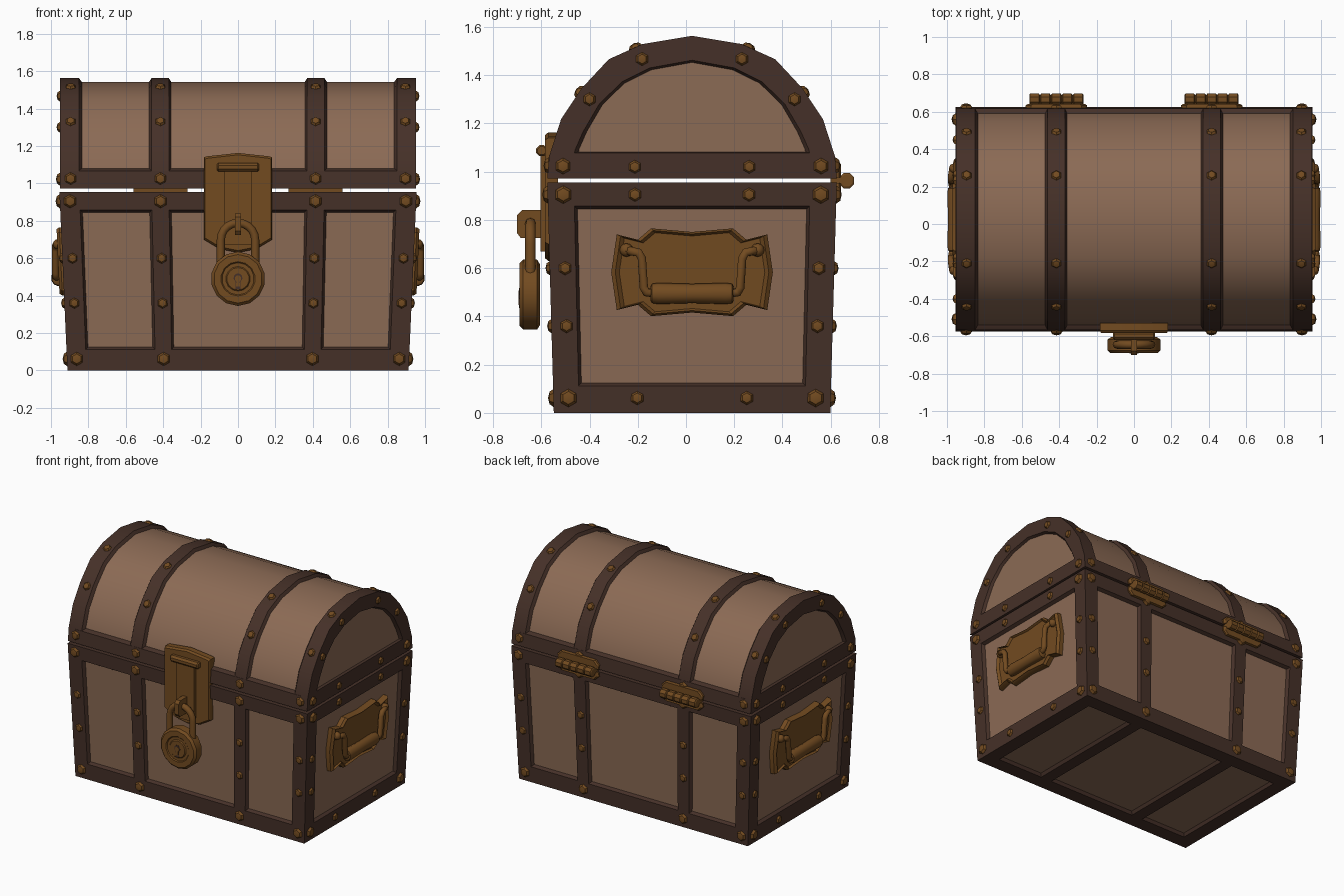
import bpy, bmesh, math
from mathutils import Vector, Matrix

if "Cube" in bpy.data.objects:
    bpy.data.objects.remove(bpy.data.objects["Cube"])

CY = 0.025            # depth centre of the chest itself
BODY_TOP, LID_Z = 0.955, 0.972


def material(name, rgb):
    m = bpy.data.materials.new(name)
    m.diffuse_color = (*rgb, 1)
    m.use_nodes = True
    m.node_tree.nodes["Principled BSDF"].inputs["Base Color"].default_value = m.diffuse_color
    return m


WOOD = material("wood", (0.26, 0.145, 0.09))
TRIM = material("dark_trim", (0.06, 0.03, 0.021))
BRASS = material("aged_brass", (0.17, 0.07, 0.0145))


def finish(name, bm, mats, angle=30):
    bmesh.ops.recalc_face_normals(bm, faces=bm.faces[:])
    me = bpy.data.meshes.new(name)
    bm.to_mesh(me)
    bm.free()
    for m in mats:
        me.materials.append(m)
    me.shade_smooth()
    me.set_sharp_from_angle(angle=math.radians(angle))
    ob = bpy.data.objects.new(name, me)
    bpy.context.collection.objects.link(ob)
    return ob


def loft(name, rings, mats, last_mat=0, angle=30):
    """Skin through rings of points and cap both ends."""
    bm = bmesh.new()
    vs = [[bm.verts.new(p) for p in r] for r in rings]
    n = len(vs[0])
    for a, b in zip(vs, vs[1:]):
        for i in range(n):
            bm.faces.new((a[i], a[(i + 1) % n], b[(i + 1) % n], b[i]))
    bm.faces.new(vs[0])
    bm.faces.new(vs[-1]).material_index = last_mat
    return finish(name, bm, mats, angle)


def taper(z):
    return 0.955 + 0.045 * z / BODY_TOP


def circle(r, n):
    return [(r * math.cos((i + .5) * math.tau / n), r * math.sin((i + .5) * math.tau / n))
            for i in range(n)]


def box(name, x, y, z, mat):
    rect = lambda h: [(x[0], y[0], h), (x[1], y[0], h), (x[1], y[1], h), (x[0], y[1], h)]
    return loft(name, [rect(z[0]), rect(z[1])], [mat])


# Body: box cut by bands, panels inset as wood, then tapered towards the base
bm = bmesh.new()
bmesh.ops.create_cube(bm, size=1, matrix=Matrix.Translation((0, 0, BODY_TOP / 2))
                      @ Matrix.Diagonal((1.91, 1.2, BODY_TOP, 1)))
cuts = [((1, 0, 0), s * v) for v in (.37, .462, .848) for s in (-1, 1)]
cuts += [((0, 1, 0), .49), ((0, 1, 0), -.49), ((0, 0, 1), .112), ((0, 0, 1), .858)]
for n, d in cuts:
    bmesh.ops.bisect_plane(bm, geom=bm.verts[:] + bm.edges[:] + bm.faces[:],
                           plane_co=Vector(n) * d, plane_no=n)


def is_panel(f):
    c, n = f.calc_center_median(), f.normal
    in_x = abs(c.x) < .37 or .462 < abs(c.x) < .848
    in_y, in_z = abs(c.y) < .49, .112 < c.z < .858
    return ((abs(n.y) > .9 and in_x and in_z) or (abs(n.x) > .9 and in_y and in_z)
            or (n.z < -.9 and in_x and in_y))


bm.normal_update()
panels = [f for f in bm.faces if is_panel(f)]
bmesh.ops.inset_individual(bm, faces=panels, thickness=.018, depth=-.022)
for f in panels:
    f.material_index = 1
for v in bm.verts:
    s = taper(v.co.z)
    v.co = (v.co.x * s, v.co.y * s + CY, v.co.z)
finish("chest_body", bm, [TRIM, WOOD])

# Lid cross-sections, as half profiles from the crown to the rim
OUTER = [(0, 1.563), (.205, 1.529), (.345, 1.466), (.457, 1.346), (.543, 1.217),
         (.592, 1.065), (.6, LID_Z)]
INNER = [(0, 1.462), (.175, 1.43), (.29, 1.373), (.385, 1.28), (.452, 1.165),
         (.485, 1.09), (.487, 1.078)]


def section(half, x, k=1.0, z0=LID_Z):
    pts = half + [(-y, z) for y, z in reversed(half[1:])]
    return [(x, CY + y * k, z0 + (z - z0) * k) for y, z in pts]


LOW = .966
loft("lid_barrel", [section(OUTER, -.9, LOW), section(OUTER, .9, LOW)], [WOOD], angle=40)
for s, side in ((-1, "left"), (1, "right")):
    loft(f"lid_{side}_end", [
        section(OUTER, s * .835, LOW), section(OUTER, s * .85), section(OUTER, s * .953),
        section(INNER, s * .953), section(INNER, s * .935, .965, 1.2)],
        [TRIM, WOOD], last_mat=1)
    loft(f"lid_{side}_strap", [
        section(OUTER, s * .357, LOW), section(OUTER, s * .37), section(OUTER, s * .462),
        section(OUTER, s * .475, LOW)], [TRIM])


def rim(z, y):
    return [(-.9, CY - y, z), (.9, CY - y, z), (.9, CY + y, z), (-.9, CY + y, z)]


loft("lid_rim", [rim(LID_Z, .6), rim(1.067, .592), rim(1.083, .562)], [TRIM])

# Studs: squashed six-sided domes
studs = bmesh.new()


def stud(p, n, r=.029):
    rot = Vector(n).to_track_quat('Z', 'Y').to_matrix().to_4x4()
    mat = Matrix.Translation((p[0], p[1] + CY, p[2])) @ rot @ Matrix.Diagonal((r, r, r * .6, 1))
    bmesh.ops.create_uvsphere(studs, u_segments=6, v_segments=4, radius=1, matrix=mat)


for a in (-1, 1):
    for b in (-1, 1):
        for z in (.905, .6, .36, .062):
            t, big = taper(z), z in (.905, .062)
            for x in (.9, .415):                              # front and back
                stud((a * x * t, b * .6 * t, z), (0, b, 0), .037 if big else .029)
            stud((a * .955 * t, b * .535 * t, z), (a, 0, 0), .038 if big else .029)
            if big:                                           # end rails
                stud((a * .955 * t, b * .237 * t, z), (a, 0, 0))
        for x in (.895, .415):                                # over the lid
            stud((a * x, b * .595, 1.025), (0, b, 0), .034)
            stud((a * x, b * .467, 1.331), (0, b * .83, .56))
            stud((a * x, b * .235, 1.516), (0, b * .405, .914))
        for y, z, r in ((.535, 1.023, .034), (.237, 1.02, .028), (.425, 1.3, .028),
                        (.207, 1.467, .028)):                 # lid ends
            stud((a * .953, b * y, z), (a, 0, 0), r)
finish("studs", studs, [BRASS], 20)


def plate(name, outline, centre, place, t, mat=BRASS, rims=((1, 0), (1, .7), (.95, 1), (.9, .7))):
    """Raised plate: place(u, v, height) maps the outline to the surface."""
    loft(name, [[place(centre[0] + (u - centre[0]) * k, centre[1] + (v - centre[1]) * k, h * t)
                 for u, v in outline] for k, h in rims], [mat])


def tube(name, pts, r, smooth=False):
    cu = bpy.data.curves.new(name, 'CURVE')
    cu.dimensions, cu.bevel_depth, cu.bevel_resolution = '3D', r, 2
    cu.use_fill_caps = True
    sp = cu.splines.new('POLY')
    sp.points.add(len(pts) - 1)
    for q, p in zip(sp.points, pts):
        q.co = (*p, 1)
        q.radius = 1
    cu.materials.append(BRASS)
    ob = bpy.data.objects.new(name, cu)
    bpy.context.collection.objects.link(ob)


# Carrying handles on both ends
quarter = [(0, .167), (.17, .182), (.225, .135), (.312, .157), (.335, 0)]
half = quarter + [(u, -v) for u, v in reversed(quarter[:-1])]
outline = half + [(-u, v) for u, v in reversed(half[1:-1])]
for s, side in ((-1, "left"), (1, "right")):
    plate(f"{side}_handle_plate", [(u, v + .583) for u, v in outline], (0, .583),
          lambda u, v, h: (s * (.955 * taper(v) - .026 + h), u + CY, v), .05)
    for b in (-1, 1):
        path = [(.93, .262, .672), (.975, .262, .672), (.978, .222, .665),
                (.978, .208, .64), (.976, .2, .52), (.974, .19, .5), (.968, .16, .497)]
        tube(f"{side}_handle_arm", [(s * x, b * y + CY, z) for x, y, z in path], .019)
        bm = bmesh.new()
        bmesh.ops.create_uvsphere(bm, u_segments=8, v_segments=6, radius=.028,
                                  matrix=Matrix.Translation((s * .962, b * .272 + CY, .675)))
        finish(f"{side}_handle_knob", bm, [BRASS], 60)
    grip = ((-.172, .028), (-.166, .04), (-.14, .044), (0, .04), (.14, .044), (.166, .04), (.172, .028))
    loft(f"{side}_handle_grip", [[(s * (.962 + .85 * p), y + CY, .495 + q) for p, q in circle(r, 10)]
                                 for y, r in grip], [BRASS], angle=45)

# Hinges at the back
for s in (-1, 1):
    hx = s * .415
    for z in ((.895, .953), (.975, 1.035)):
        mid = (z[0] + z[1]) / 2
        far = z[0] if mid < .96 else z[1]
        near = z[1] if mid < .96 else z[0]
        leaf = [(hx - .16, near), (hx + .16, near), (hx + .165, (near + far) / 2),
                (hx + .135, far), (hx - .135, far), (hx - .165, (near + far) / 2)]
        plate("hinge_leaf", leaf, (hx, mid), lambda u, v, h: (u, .608 + h, v), .034,
              rims=((1, 0), (1, .75), (.92, 1)))
    box("hinge_web", (hx - .145, hx + .145), (.6, .66), (.95, .977), BRASS)
    rings = []
    for i in range(5):
        x0 = hx - .146 + i * .0584
        for dx, r in ((.001, .026), (.006, .034), (.052, .034), (.0574, .026)):
            rings.append([(x0 + dx, .666 + p, .962 + q) for p, q in circle(r, 8)])
    loft("hinge_barrel", rings, [BRASS])

# Hasp: back plate, hinge pin, strap and staple
hasp = [(0, 1.163), (.165, 1.145), (.183, 1.14), (.183, .7), (.1, .65), (0, .63),
        (-.1, .65), (-.183, .7), (-.183, 1.14), (-.165, 1.145)]
plate("hasp_plate", hasp, (0, .9), lambda u, v, h: (u, -.53 - h, v), .054,
      rims=((1, 0), (1, .75), (.96, 1)))
box("hasp_strap", (-.073, .073), (-.604, -.575), (.67, 1.09), BRASS)
loft("hasp_pin", [[(x, -.598 + p, 1.087 + q) for p, q in circle(r, 8)]
                  for x, r in ((-.112, .018), (-.105, .025), (.105, .025), (.112, .018))], [BRASS])
staple = [(-.57, .725), (-.685, .725), (-.7, .745), (-.7, .82), (-.68, .84), (-.57, .84)]
loft("hasp_staple", [[(x, y, z) for y, z in staple] for x in (-.017, .017)], [BRASS])

# Padlock: shackle, round body and keyhole
LY, LZ = -.645, .49
arc = [(.092 * math.cos(i * math.pi / 10), LY, .697 + .092 * math.sin(i * math.pi / 10))
       for i in range(11)]
tube("padlock_shackle", [(.092, LY, .56)] + arc + [(-.092, LY, .56)], .022)
lock = ((-.605, .125), (-.617, .145), (-.675, .145), (-.69, .13), (-.69, .092),
        (-.684, .086), (-.684, .066), (-.69, .06))
loft("padlock_body", [[(p, y, LZ + q) for p, q in circle(r, 14)] for y, r in lock], [BRASS])
hole = [(math.sin(math.radians(d)) * .024, .495 + math.cos(math.radians(d)) * .024)
        for d in range(-140, 141, 40)] + [(.012, .475), (.015, .435), (-.015, .435), (-.012, .475)]
for name, k, h, m in (("keyhole_edge", 1, .003, TRIM), ("keyhole", .72, .006, BRASS)):
    plate(name, hole, (0, .48), lambda u, v, d: (u, -.689 - d, v), h, m,
          rims=((k, 0), (k, 1)))
